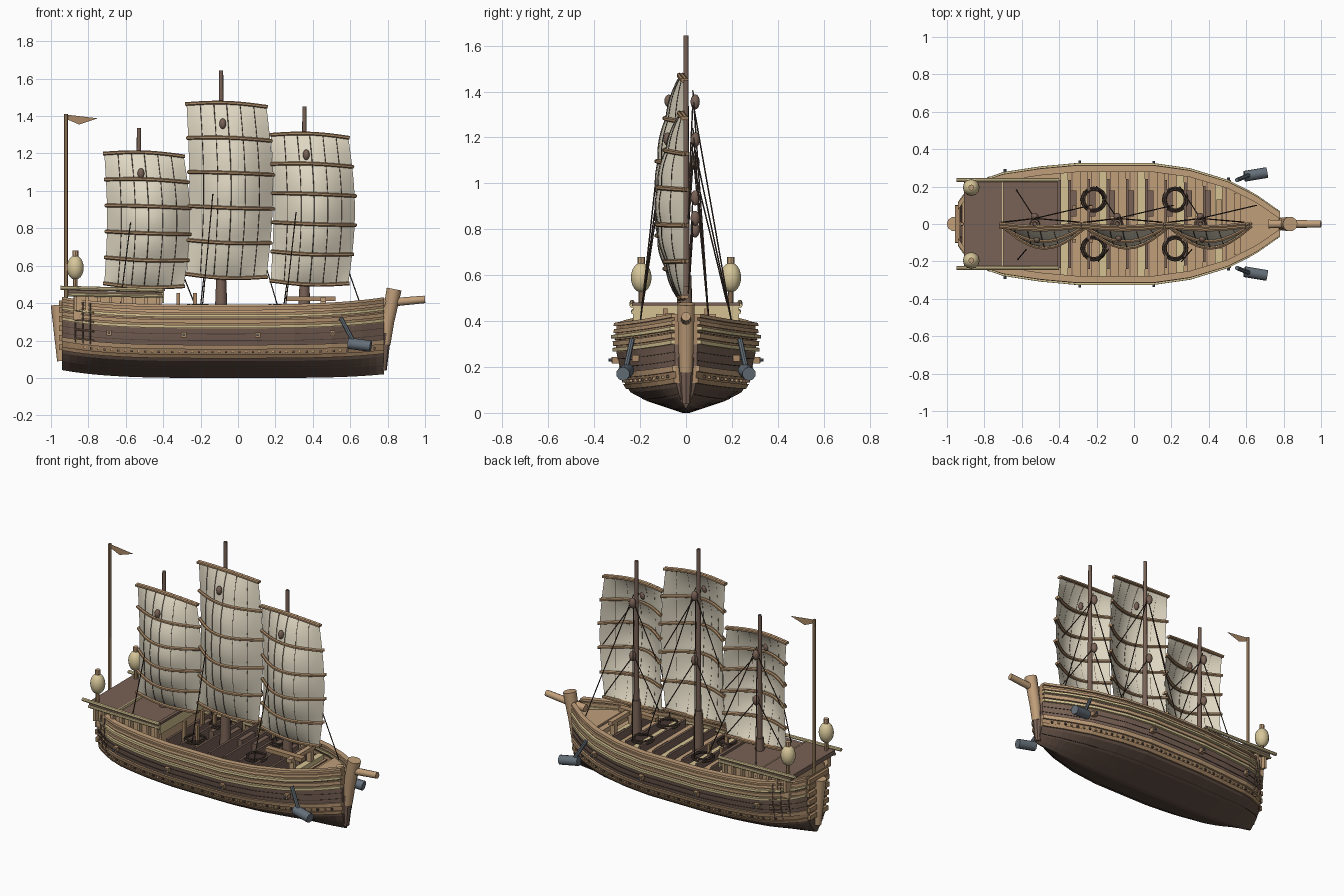
import bpy, math
from mathutils import Vector

cube = bpy.data.objects.get("Cube")
if cube:
    bpy.data.objects.remove(cube, do_unlink=True)


def material(name, r, g, b):
    m = bpy.data.materials.new(name)
    m.use_nodes = True
    m.diffuse_color = (r, g, b, 1)
    m.node_tree.nodes["Principled BSDF"].inputs["Base Color"].default_value = (r, g, b, 1)
    return m


DARK = material("dark hull wood", .115, .074, .056)
BROWN = material("brown wood", .19, .122, .092)
TAN = material("tan wood", .53, .345, .195)
CREAM = material("pale wood", .66, .54, .29)
SAIL = material("sail cloth", .74, .68, .54)
ROPE = material("dark rope", .075, .05, .038)
IRON = material("iron", .13, .16, .19)
SPAR = material("spar wood", .40, .25, .135)
LAMP = material("lantern paper", .68, .57, .32)


def mesh(name, verts, faces, mats, index=None, smooth=False):
    me = bpy.data.meshes.new(name)
    me.from_pydata([tuple(v) for v in verts], [], faces)
    for m in mats:
        me.materials.append(m)
    for p, i in zip(me.polygons, index or []):
        p.material_index = i
    ob = bpy.data.objects.new(name, me)
    bpy.context.collection.objects.link(ob)
    if smooth:
        bpy.ops.object.select_all(action="DESELECT")
        ob.select_set(True)
        bpy.context.view_layer.objects.active = ob
        bpy.ops.object.shade_smooth_by_angle(angle=math.radians(40))
    return ob


def loft(name, rings, mat, smooth=False):
    n = len(rings[0])
    faces = [(i * n + j, i * n + (j + 1) % n, (i + 1) * n + (j + 1) % n, (i + 1) * n + j)
             for i in range(len(rings) - 1) for j in range(n)]
    faces += [tuple(range(n))[::-1], tuple(range((len(rings) - 1) * n, len(rings) * n))]
    return mesh(name, [v for r in rings for v in r], faces, [mat], smooth=smooth)


def tube(name, pts, r, mat, r_end=None, sides=8):
    pts = [Vector(p) for p in pts]
    rings = []
    for i, p in enumerate(pts):
        d = (pts[min(i + 1, len(pts) - 1)] - pts[max(i - 1, 0)]).normalized()
        a = d.cross(Vector((0, 1, 0)) if abs(d.y) < .8 else Vector((0, 0, 1))).normalized()
        b = d.cross(a)
        rad = r + ((r_end if r_end is not None else r) - r) * i / (len(pts) - 1)
        rings.append([p + rad * (a * math.cos(t) + b * math.sin(t))
                      for t in (2 * math.pi * k / sides for k in range(sides))])
    return loft(name, rings, mat, sides > 5)


def box(name, lo, hi, mat):
    ring = lambda x: [(x, lo[1], lo[2]), (x, hi[1], lo[2]), (x, hi[1], hi[2]), (x, lo[1], hi[2])]
    return loft(name, [ring(lo[0]), ring(hi[0])], mat)


def ball(name, c, rx, rz, mat):
    steps = [math.pi * (.04 + .92 * i / 10) for i in range(11)]
    rings = [[(c[0] + rx * math.sin(s) * math.cos(k * math.pi / 6),
               c[1] + rx * math.sin(s) * math.sin(k * math.pi / 6),
               c[2] - rz * math.cos(s)) for k in range(12)] for s in steps]
    return loft(name, rings, mat, True)


def interp(table, x):
    for (a, p), (b, q) in zip(table, table[1:]):
        if x <= b:
            return p + (q - p) * max(0, (x - a) / (b - a))
    return table[-1][1]


# Hull shape: half breadth along the length, and fullness by height
WIDTH = [(-.94, .10), (-.9, .155), (-.8, .22), (-.7, .255), (-.5, .285), (-.3, .303),
         (.1, .303), (.3, .275), (.5, .215), (.65, .14), (.78, .05)]
SECTION = [(0, .05), (.02, .25), (.05, .55), (.09, .8), (.13, .88), (.18, .94),
           (.26, 1), (.33, 1.02), (.39, .99)]
STATIONS = [-.94 + 1.72 * i / 43 for i in range(44)]


def hull(x, h, side, out=0.0):
    rise = .035 * (abs(x) / .9) ** 4 + (.05 * h if x > 0 else 0) * (x / .78) ** 2
    return Vector((x, side * (interp(WIDTH, x) * interp(SECTION, h) + out), h + rise))


LEVELS = [.385, .33, .30, .265, .22, .175, .13, .105, .09, .05, .02, 0]
BAND = [2, 2, 2, 1, 1, 2, 2, 0, 0, 0, 0]
n = 2 * len(LEVELS)
verts = [p for x in STATIONS for p in
         [hull(x, h, -1) for h in LEVELS] + [hull(x, h, 1) for h in LEVELS[::-1]]]
row_mats = BAND + [0] + BAND[::-1]
faces, index = [], []
for i in range(len(STATIONS) - 1):
    for j in range(n - 1):
        faces.append((i * n + j, i * n + j + 1, (i + 1) * n + j + 1, (i + 1) * n + j))
        index.append(row_mats[j])
for base in (0, (len(STATIONS) - 1) * n):
    for j in range(len(BAND)):
        faces.append((base + j, base + n - 1 - j, base + n - 2 - j, base + j + 1))
        index.append(BAND[j])
mesh("hull", verts, faces, [DARK, BROWN, SPAR], index)


# Wales, rails and plank seams that follow the hull side
def rail(name, h, half, out, mat, inner=-.006):
    for side in (-1, 1):
        loft(name, [[hull(x, h - half, side, inner), hull(x, h - half, side, out),
                     hull(x, h + half, side, out), hull(x, h + half, side, inner)]
                    for x in STATIONS], mat)


rail("lower_wale", .115, .010, .010, SPAR)
rail("middle_wale", .165, .012, .012, TAN)
rail("pale_wale", .275, .008, .016, CREAM)
rail("upper_wale", .302, .010, .012, TAN)
rail("pale_rail", .332, .007, .018, CREAM)
rail("side_rail", .356, .008, .010, TAN)
rail("cap_rail", .385, .007, .014, TAN, -.022)
for h in (.06, .20, .235, .318):
    rail("plank_seam", h, .0015, .003, ROPE)

for side in (-1, 1):
    # Studs along the lower wale
    for i in range(44):
        p = hull(-.82 + i * .036, .138, side, .003)
        box("stud", p - Vector((.006,) * 3), p + Vector((.006,) * 3), DARK if i % 2 else TAN)
    # Side cleats
    for x in (-.69, -.29, .105, .505):
        p = hull(x, .23, side, .012)
        box("cleat", p - Vector((.014, .016, .014)), p + Vector((.014, .016, .014)), SPAR)
        tube("cleat_pin", [p, p + Vector((0, side * .03, 0))], .007, IRON)
    # Stern ladder
    for x in (-.87, -.83, -.79):
        tube("ladder_slat", [hull(x, h, side, .014) for h in (.16, .2, .26, .33, .38)], .005, BROWN, sides=4)
    for h in (.18, .23, .28, .33):
        tube("ladder_rung", [hull(-.87, h, side, .016), hull(-.77, h, side, .016)], .005, SPAR, sides=4)
    # Anchors
    tube("anchor_shank", [(.55, side * .235, .32), (.625, side * .265, .18)], .012, IRON)
    tube("anchor_head", [(.59, side * .255, .185), (.71, side * .275, .17)], .03, IRON, sides=10)

# Stern plates
for h in (.15, .2, .25, .3, .35, .385):
    w = interp(SECTION, h) * .1
    box("stern_plate", (-.958, -w, h), (-.93, w, h + .03), SPAR)

# Stem, sternpost and bowsprit
tube("stem_foot", [(.775, 0, .04), (.785, 0, .24)], .02, BROWN, .035)
tube("stem", [(.785, 0, .18), (.80, 0, .3), (.835, 0, .475)], .03, TAN, .04, 10)
tube("sternpost", [(-.945, 0, .09), (-.963, 0, .39)], .022, TAN, .038, 10)
tube("bowsprit", [(.72, 0, .395), (1.0, 0, .42)], .024, TAN, .02, 10)


# Decks, beams and hold partitions
def deck(name, x0, x1, z, mat):
    xs = [x0 + (x1 - x0) * i / 12 for i in range(13)]
    loft(name, [[(x, s * (interp(WIDTH, x) - .006), z - d) for s, d in
                 ((-1, .012), (1, .012), (1, 0), (-1, 0))] for x in xs], mat)


deck("main_deck", -.92, .6, .305, TAN)
deck("fore_deck", .57, .775, .355, TAN)
for i in range(10):
    x = -.37 + i * .103
    w = interp(WIDTH, x) - .02
    box("deck_beam", (x - .022, -w, .30), (x + .018, w, .335), CREAM if i % 2 == 0 else TAN)
    box("deck_gap", (x + .036, -w, .30), (x + .042, w, .309), BROWN)
    if i < 8:
        box("hold_partition", (x + .018, -w * .85, .30), (x + .032, w * .85, .385), BROWN)
        box("hatch_seat", (x + .032, .04, .30), (x + .062, .18, .365), BROWN)

# Rope coils
for x in (-.215, .22):
    for y in (-.13, .13):
        for r, z in ((.064, .378), (.053, .388)):
            tube("rope_coil", [(x + r * math.cos(t * math.pi / 10), y + r * math.sin(t * math.pi / 10), z)
                               for t in range(21)], .007, ROPE, sides=6)

# Windlass and bitts
box("windlass_plank", (.255, -.09, .41), (.52, -.05, .435), SPAR)
box("windlass_beam", (.44, -.13, .405), (.47, .13, .43), TAN)
for y in (-.09, .09):
    box("windlass_post", (.44, y - .015, .3), (.47, y + .015, .41), TAN)
    for x in (-.32, -.23):
        box("bitt", (x - .01, y - .01, .3), (x + .01, y + .01, .455), SPAR)

# Aft castle
box("castle_wall", (-.88, -.2, .31), (-.41, .2, .445), TAN)
box("castle_roof", (-.7, -.225, .44), (-.4, .225, .462), BROWN)
box("castle_top", (-.91, -.225, .445), (-.7, .225, .475), BROWN)
box("roof_divider", (-.706, -.225, .46), (-.698, .225, .478), CREAM)
box("front_fascia", (-.405, -.23, .40), (-.395, .23, .465), CREAM)
box("front_lintel", (-.41, -.235, .465), (-.39, .235, .48), BROWN)
for s in (-1, 1):
    tube("castle_rail", [(-.95, s * .235, .482), (-.4, s * .235, .468)], .011, CREAM)
    tube("castle_sill", [(-.91, s * .23, .445), (-.4, s * .23, .438)], .009, CREAM)
    for i in range(8):
        x = -.87 + i * .063
        box("castle_post", (x - .008, s * .215 - .015, .36), (x + .008, s * .215 + .015, .445), TAN)
    # Lanterns
    tube("lantern_post", [(-.87, s * .195, .46), (-.87, s * .195, .54)], .012, SPAR)
    ball("lantern", (-.87, s * .195, .59), .045, .065, LAMP)
    tube("lantern_cap", [(-.87, s * .195, .645), (-.87, s * .195, .68)], .016, TAN)

# Flagpole and pennant
tube("flagpole", [(-.92, 0, .38), (-.92, 0, 1.41)], .011, SPAR, .01, 6)
mesh("pennant", [(-.92, 0, 1.408), (-.75, 0, 1.388), (-.85, 0, 1.355), (-.92, 0, 1.385)],
     [(0, 1, 2, 3)], [SPAR])


# Masts with battened sails and rigging
def rig(mx, mast_top, x0, x1, z0, z1, foot):
    def cloth(u, v, front=0.0):
        puff = .008 * abs(math.sin(5 * math.pi * v))
        belly = .016 + .102 * math.sin(math.pi * v) ** .9
        arc = math.sin(math.pi * u)
        return Vector((x0 + (x1 - x0) * u + (.015 + .02 * u) * math.sin(math.pi * v),
                       -.008 - front - arc * (belly + puff),
                       z0 + (z1 - z0) * v + .014 * arc * (2 * v - 1) - .015 * u))

    nu, nv = 14, 30
    mesh("sail", [cloth(i / nu, j / nv) for j in range(nv + 1) for i in range(nu + 1)],
         [(j * (nu + 1) + i, j * (nu + 1) + i + 1, (j + 1) * (nu + 1) + i + 1, (j + 1) * (nu + 1) + i)
          for j in range(nv) for i in range(nu)], [SAIL], smooth=True)
    for k in range(6):
        for front in (.007, -.009):
            tube("batten", [cloth(-.015 + 1.03 * i / 12, k / 5, front) for i in range(13)], .010, SPAR, sides=6)
    for u in (.17, .34, .5, .67, .84):
        tube("sail_seam", [cloth(u, j / 30, .001) for j in range(31)], .0018, ROPE, sides=4)
    tube("mast", [(mx, 0, .3), (mx, 0, mast_top)], .018, BROWN, .011, 10)
    tube("mast_foot", [(mx, 0, .3), (mx, 0, foot)], .036, BROWN, .024, 10)
    # Blocks behind the mast and on the sail front
    height = z1 - z0
    hi, lo = z1 - .11, z0 + .42 * height
    for z in (hi, lo):
        ball("block", (mx, .04, z), .02, .033, BROWN)
    p = cloth((mx - x0) / (x1 - x0), 1 - .11 / height, .004)
    ball("front_block", p, .018, .028, BROWN)
    # Ropes
    for a, b in (((mx, .03, hi), (mx - .11, .2, .39)),
                 ((mx, .03, hi + .05), (mx + .3, .1, .39)),
                 ((mx, .03, lo), (x0 + .01, .01, z0)), ((mx, .03, lo), (x1 - .01, .01, z0)),
                 ((mx, .03, hi), (x0 + .03, .01, lo)), ((mx, .03, hi), (x1, .01, lo)),
                 ((mx - .045, -.135, z0 + .47 * height), (mx - .1, -.2, .39))):
        tube("rigging_line", [a, b], .0033, ROPE, sides=5)


rig(-.53, 1.335, -.715, -.29, .505, 1.20, .54)
rig(-.09, 1.645, -.275, .152, .555, 1.465, .6)
rig(.355, 1.45, .175, .59, .52, 1.30, .55)
